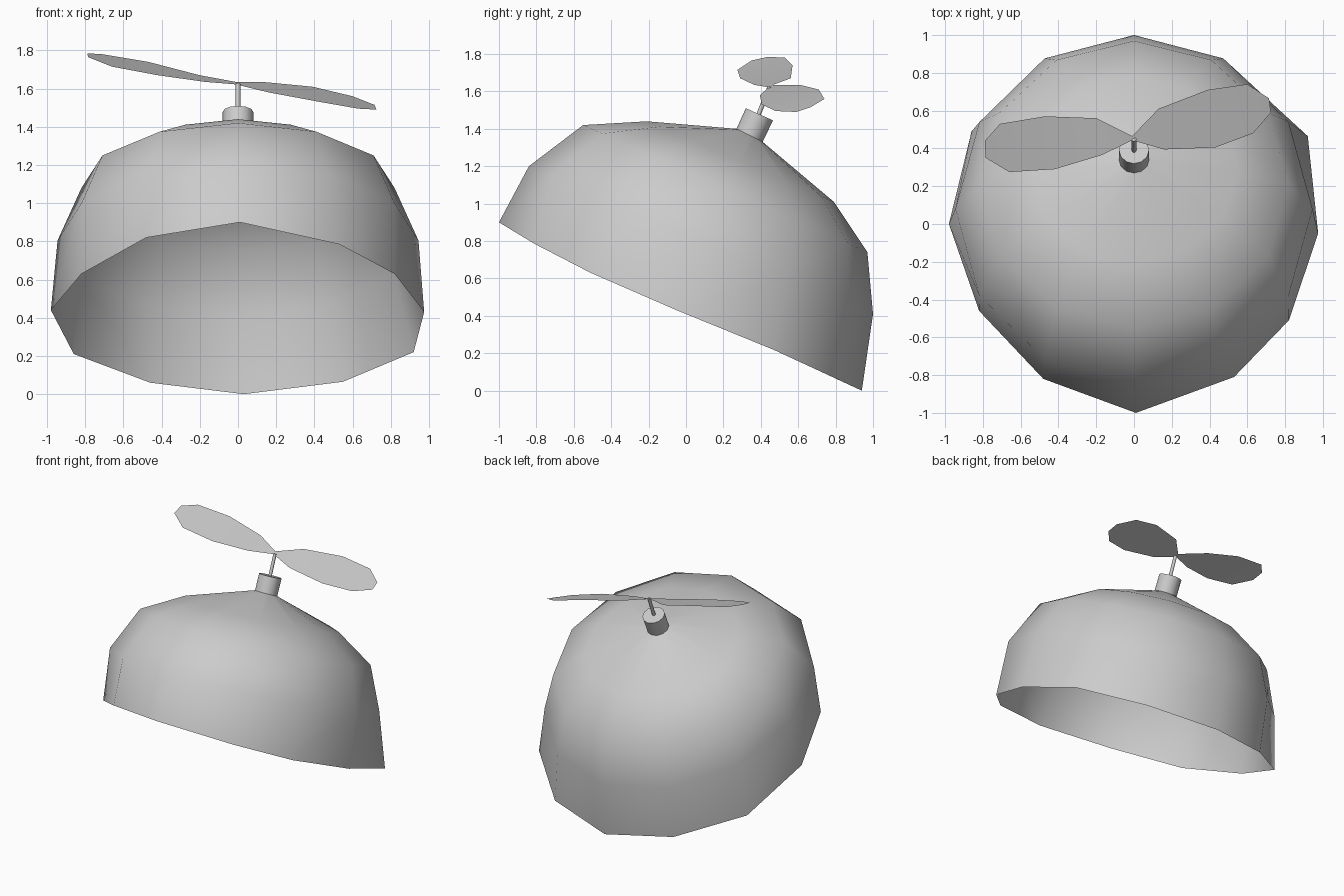
import bpy, math
from mathutils import Vector

if "Cube" in bpy.data.objects:
    bpy.data.objects.remove(bpy.data.objects["Cube"])

N = 12


def make(name, verts, faces, angle=180):
    me = bpy.data.meshes.new(name)
    me.from_pydata([tuple(v) for v in verts], [], faces)
    me.update()
    ob = bpy.data.objects.new(name, me)
    bpy.context.collection.objects.link(ob)
    bpy.ops.object.select_all(action='DESELECT')
    ob.select_set(True)
    bpy.context.view_layer.objects.active = ob
    bpy.ops.object.shade_smooth_by_angle(angle=math.radians(angle))
    return ob


def ring(front, back, half_width, n=N):
    """Tilted ellipse given by its front and back (y, z) points."""
    f, b = Vector((0, *front)), Vector((0, *back))
    c, e = (f + b) / 2, (b - f) / 2
    return [c + Vector((half_width, 0, 0)) * math.cos(a) + e * math.sin(a)
            for a in (2 * math.pi * k / n for k in range(n))]


def loft(name, rings, cap=False, angle=180):
    n = len(rings[0])
    verts = [v for r in rings for v in r]
    faces = [(i * n + k, i * n + (k + 1) % n, (i + 1) * n + (k + 1) % n, (i + 1) * n + k)
             for i in range(len(rings) - 1) for k in range(n)]
    if cap:
        faces.append(tuple(range((len(rings) - 1) * n, len(rings) * n)))
    return make(name, verts, faces, angle)


# Cap dome: slightly uneven open rim, then regular tilted rings
rim = [(.975, -.05, .43), (.92, .465, .22), (.55, .80, .065), (.03, .94, 0),
       (-.46, .81, .06), (-.86, .49, .21), (-.98, 0, .44), (-.82, -.46, .63),
       (-.48, -.82, .82), (.01, -1, .9), (.53, -.81, .785), (.82, -.51, .63)]
loft("cap_dome", [[Vector(p) for p in rim],
                  ring((-.84, 1.20), (1.0, .41), .945),
                  ring((-.55, 1.42), (.97, .74), .82),
                  ring((-.21, 1.44), (.79, 1.01), .55),
                  ring((.27, 1.40), (.41, 1.33), .08)])

# Knob on the crown
loft("knob", [ring((.27, 1.40), (.41, 1.33), .08),
              ring((.32, 1.51), (.465, 1.445), .08)], cap=True, angle=40)

# Thin rod carrying the propeller
loft("propeller_rod", [ring((.374, 1.475), (.396, 1.465), .012, 8),
                       ring((.437, 1.630), (.459, 1.620), .012, 8)], cap=True, angle=50)

# Propeller: front and back edge points run from the left tip to the right tip
front_edge = [(-.785, .35, 1.765), (-.66, .275, 1.715), (-.42, .29, 1.67), (-.17, .365, 1.635),
              (-.01, .443, 1.622),
              (.16, .395, 1.58), (.43, .405, 1.53), (.63, .48, 1.495), (.725, .59, 1.49)]
back_edge = [(-.79, .44, 1.785), (-.71, .53, 1.78), (-.47, .57, 1.74), (-.20, .56, 1.67),
             (-.01, .465, 1.635),
             (.13, .61, 1.635), (.39, .71, 1.61), (.60, .74, 1.56), (.715, .665, 1.515)]
n = len(front_edge)
make("propeller", front_edge + back_edge,
     [(i, i + 1, n + i + 1, n + i) for i in range(n - 1)])
